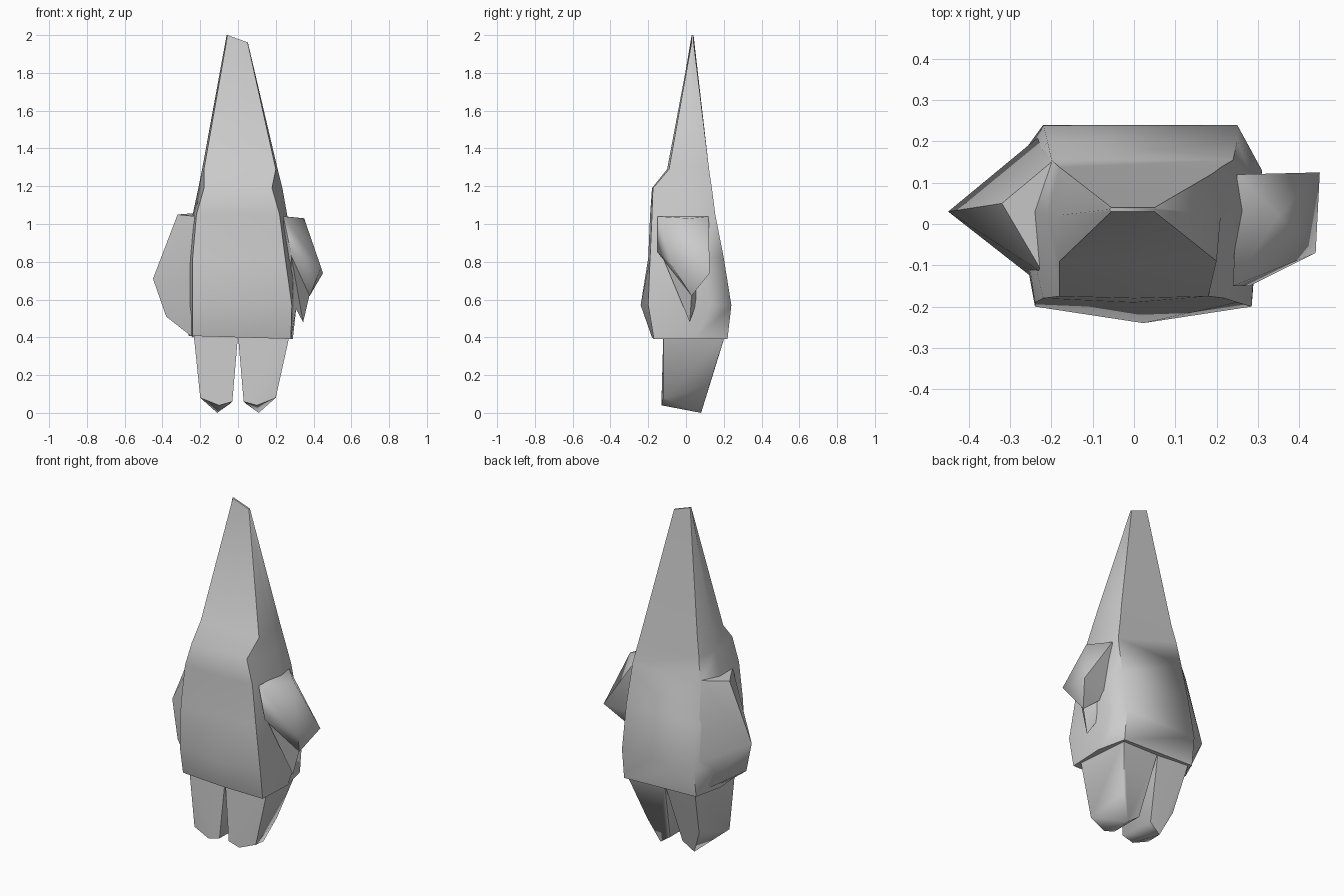
import bpy
import bmesh
import math

default_cube = bpy.data.objects.get("Cube")
if default_cube:
    bpy.data.objects.remove(default_cube, do_unlink=True)

# One plain grey clay colour for the whole figure
clay = bpy.data.materials.new("plain_grey")
clay.use_nodes = True
grey = (0.6, 0.6, 0.6, 1)
clay.diffuse_color = grey
shader = next(node for node in clay.node_tree.nodes if node.type == "BSDF_PRINCIPLED")
shader.inputs["Base Color"].default_value = grey
shader.inputs["Roughness"].default_value = 0.8


def finish(mesh_data, name, angle):
    """Turn a bmesh into a shaded object with the clay material."""
    bmesh.ops.recalc_face_normals(mesh_data, faces=mesh_data.faces)
    mesh = bpy.data.meshes.new(name)
    mesh_data.to_mesh(mesh)
    mesh_data.free()
    mesh.materials.append(clay)
    part = bpy.data.objects.new(name, mesh)
    bpy.context.collection.objects.link(part)
    bpy.ops.object.select_all(action="DESELECT")
    part.select_set(True)
    bpy.context.view_layer.objects.active = part
    bpy.ops.object.shade_smooth_by_angle(angle=math.radians(angle))
    return part


def hull(name, points, angle=60):
    """Faceted lump wrapped around a few corner points."""
    mesh_data = bmesh.new()
    corners = [mesh_data.verts.new(point) for point in points]
    result = bmesh.ops.convex_hull(mesh_data, input=corners)
    unused = [item for item in result["geom_interior"] if isinstance(item, bmesh.types.BMVert)]
    bmesh.ops.delete(mesh_data, geom=unused, context="VERTS")
    return finish(mesh_data, name, angle)


def section(height, tilt, front, sides, back, bulge):
    """Seven-sided body outline; front and back are (left x, right x, y)."""
    front_low, front_high, front_y = front
    back_low, back_high, back_y = back
    side_low, side_high, side_y = sides
    outline = [
        (front_low, front_y),
        ((front_low + front_high) / 2, front_y - bulge),
        (front_high, front_y),
        (side_high, side_y),
        (back_high, back_y),
        (back_low, back_y),
        (side_low, side_y),
    ]
    return [(x, y, height - tilt * x) for x, y in outline]


# Body and pointed head: stacked sections from the hem to the flattened tip
sections = [
    section(0.4, 0.03, (-0.24, 0.28, -0.17), (-0.26, 0.29, 0.05), (-0.22, 0.25, 0.22), 0.01),
    section(0.57, 0, (-0.24, 0.285, -0.2), (-0.3, 0.31, 0.13), (-0.22, 0.25, 0.24), 0.04),
    section(0.82, 0, (-0.24, 0.25, -0.19), (-0.28, 0.3, 0.08), (-0.21, 0.25, 0.2), 0.01),
    section(1.05, 0, (-0.22, 0.22, -0.18), (-0.24, 0.26, 0.03), (-0.2, 0.24, 0.155), 0.01),
    section(1.19, 0, (-0.18, 0.18, -0.175), (-0.21, 0.235, 0.02), (-0.18, 0.21, 0.137), 0.005),
    section(1.29, 0, (-0.18, 0.2, -0.09), (-0.19, 0.21, 0.02), (-0.16, 0.19, 0.122), 0.01),
    section(1.98, 0.36, (-0.055, 0.05, 0.03), (-0.06, 0.052, 0.035), (-0.055, 0.05, 0.04), 0),
]
body = bmesh.new()
rings = [[body.verts.new(point) for point in outline] for outline in sections]
for lower, upper in zip(rings, rings[1:]):
    for index in range(len(lower)):
        after = (index + 1) % len(lower)
        body.faces.new((lower[index], lower[after], upper[after], upper[index]))
body.faces.new(rings[0])
body.faces.new(rings[-1])
finish(body, "body_and_head", 65)

# Right arm: broad wedge blended against the flank
hull("right_arm", [
    (-0.32, 0.05, 1.05), (-0.2, 0.15, 1.06), (-0.22, -0.12, 1.04),
    (-0.45, 0.03, 0.71), (-0.38, -0.02, 0.51), (-0.22, -0.15, 0.6),
    (-0.24, -0.1, 0.4), (-0.22, 0.22, 0.6), (-0.22, 0.18, 0.42),
])

# Left arm: blunt flap with a small hand hanging under it
hull("left_arm", [
    (0.24, -0.15, 1.04), (0.35, 0.02, 1.03), (0.25, 0.12, 1.04),
    (0.45, 0.125, 0.74), (0.44, -0.07, 0.77), (0.28, -0.15, 0.85),
    (0.38, 0.03, 0.62), (0.25, 0.1, 0.72),
])
hull("left_hand", [
    (0.345, 0.02, 0.48), (0.38, 0.03, 0.63), (0.28, -0.13, 0.84),
    (0.28, 0.06, 0.6), (0.31, 0.05, 0.7),
])

# Legs: tapered blocks with a slanted sole, mirrored across the middle
for name, side, hip in (("right_leg", -1, 0.235), ("left_leg", 1, 0.275)):
    hull(name, [(side * x, y, z) for x, y, z in (
        (hip, -0.12, 0.42), (0, -0.12, 0.41), (0, 0.2, 0.42), (hip - 0.03, 0.21, 0.42),
        (0.2, -0.12, 0.08), (0.03, -0.13, 0.06), (0.11, 0.08, 0),
        (0.17, 0.12, 0.14), (0.04, 0.09, 0.05), (0.1, -0.13, 0.04),
    )])
